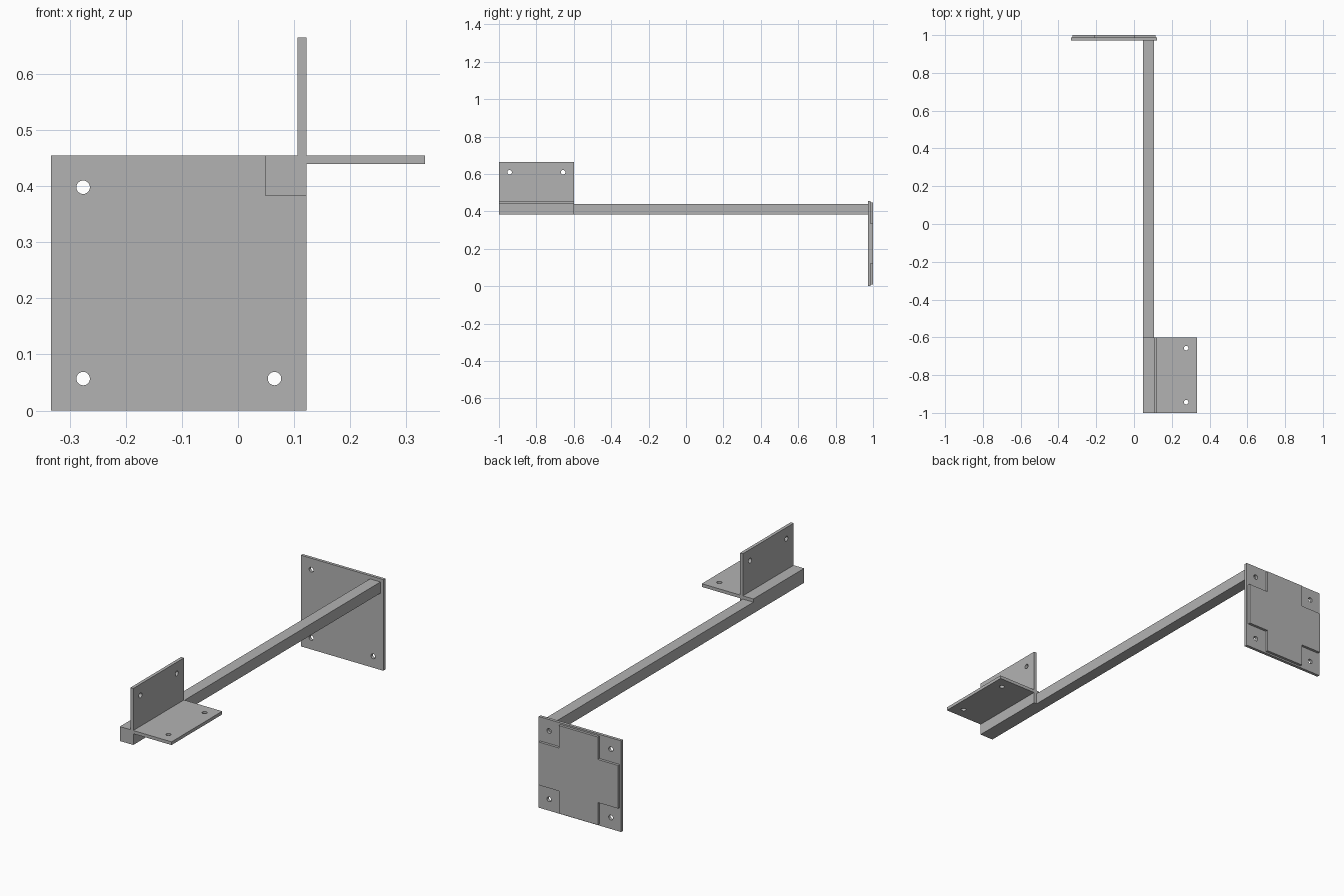
import bpy
import bmesh
from mathutils import Matrix, Vector
from math import radians

cube = bpy.data.objects.get("Cube")
if cube:
    bpy.data.objects.remove(cube, do_unlink=True)

steel = bpy.data.materials.new("grey steel")
steel.use_nodes = True
GREY = (0.45, 0.45, 0.45, 1)
steel.diffuse_color = GREY
steel.node_tree.nodes["Principled BSDF"].inputs["Base Color"].default_value = GREY


def finish(bm, name):
    bmesh.ops.recalc_face_normals(bm, faces=bm.faces)
    mesh = bpy.data.meshes.new(name)
    bm.to_mesh(mesh)
    bm.free()
    mesh.materials.append(steel)
    obj = bpy.data.objects.new(name, mesh)
    bpy.context.collection.objects.link(obj)
    return obj


def extrude_profile(name, points, y0, y1):
    """Extrude an (x, z) outline along y."""
    bm = bmesh.new()
    face = bm.faces.new([bm.verts.new((x, y0, z)) for x, z in points])
    ext = bmesh.ops.extrude_face_region(bm, geom=[face])
    verts = [v for v in ext["geom"] if isinstance(v, bmesh.types.BMVert)]
    bmesh.ops.translate(bm, verts=verts, vec=(0, y1 - y0, 0))
    return finish(bm, name)


def rect(x0, x1, z0, z1):
    return [(x0, z0), (x1, z0), (x1, z1), (x0, z1)]


def drill(obj, centres, axis):
    """Cut round bolt holes along an axis."""
    bm = bmesh.new()
    turn = Vector((0, 0, 1)).rotation_difference(Vector(axis)).to_matrix().to_4x4()
    for c in centres:
        bmesh.ops.create_cone(bm, cap_ends=True, segments=32, radius1=0.012,
                              radius2=0.012, depth=0.1,
                              matrix=Matrix.Translation(c) @ turn)
    cutter = finish(bm, "hole_cutter")
    cutter.hide_render = True
    mod = obj.modifiers.new("holes", "BOOLEAN")
    mod.operation = "DIFFERENCE"
    mod.solver = "EXACT"
    mod.object = cutter
    bpy.context.view_layer.objects.active = obj
    bpy.ops.object.modifier_apply(modifier=mod.name)
    bpy.data.objects.remove(cutter, do_unlink=True)


# Plate dimensions
LEFT, RIGHT, TOP = -0.333, 0.122, 0.455
FRONT, STEP, BACK = 0.972, 0.987, 1.0
PAD, INSET, HOLE = 0.12, 0.008, 0.057

# Square wall plate with a bolt hole in each corner
wall_plate = extrude_profile("wall_plate", rect(LEFT, RIGHT, 0, TOP), FRONT, STEP)
drill(wall_plate, [(x, STEP, z) for x in (LEFT + HOLE, RIGHT - HOLE)
                   for z in (HOLE, TOP - HOLE)], (0, 1, 0))

# Raised cross on the back, leaving the corners recessed
xs = (LEFT + INSET, LEFT + PAD, RIGHT - PAD, RIGHT - INSET)
zs = (INSET, PAD, TOP - PAD, TOP - INSET)
order = [(1, 0), (2, 0), (2, 1), (3, 1), (3, 2), (2, 2),
         (2, 3), (1, 3), (1, 2), (0, 2), (0, 1), (1, 1)]
back_cross = extrude_profile("back_cross", [(xs[i], zs[j]) for i, j in order], STEP, BACK)

# Long square arm
arm = extrude_profile("arm", rect(0.048, 0.106, 0.383, 0.439), -0.6, FRONT)

# End block with an upright and a level flange
bracket = extrude_profile("end_bracket", [
    (0.048, 0.383), (0.122, 0.383), (0.122, 0.439), (0.333, 0.439), (0.333, 0.455),
    (0.122, 0.455), (0.122, 0.665), (0.106, 0.665), (0.106, 0.455), (0.048, 0.455),
], -1.0, -0.6)
hole_ys = (-0.943, -0.657)
drill(bracket, [(0.114, y, 0.609) for y in hole_ys], (1, 0, 0))
drill(bracket, [(0.276, y, 0.447) for y in hole_ys], (0, 0, 1))

# Smooth hole walls, crisp edges
for obj in (wall_plate, back_cross, arm, bracket):
    bpy.ops.object.select_all(action="DESELECT")
    obj.select_set(True)
    bpy.context.view_layer.objects.active = obj
    bpy.ops.object.shade_smooth_by_angle(angle=radians(30))
